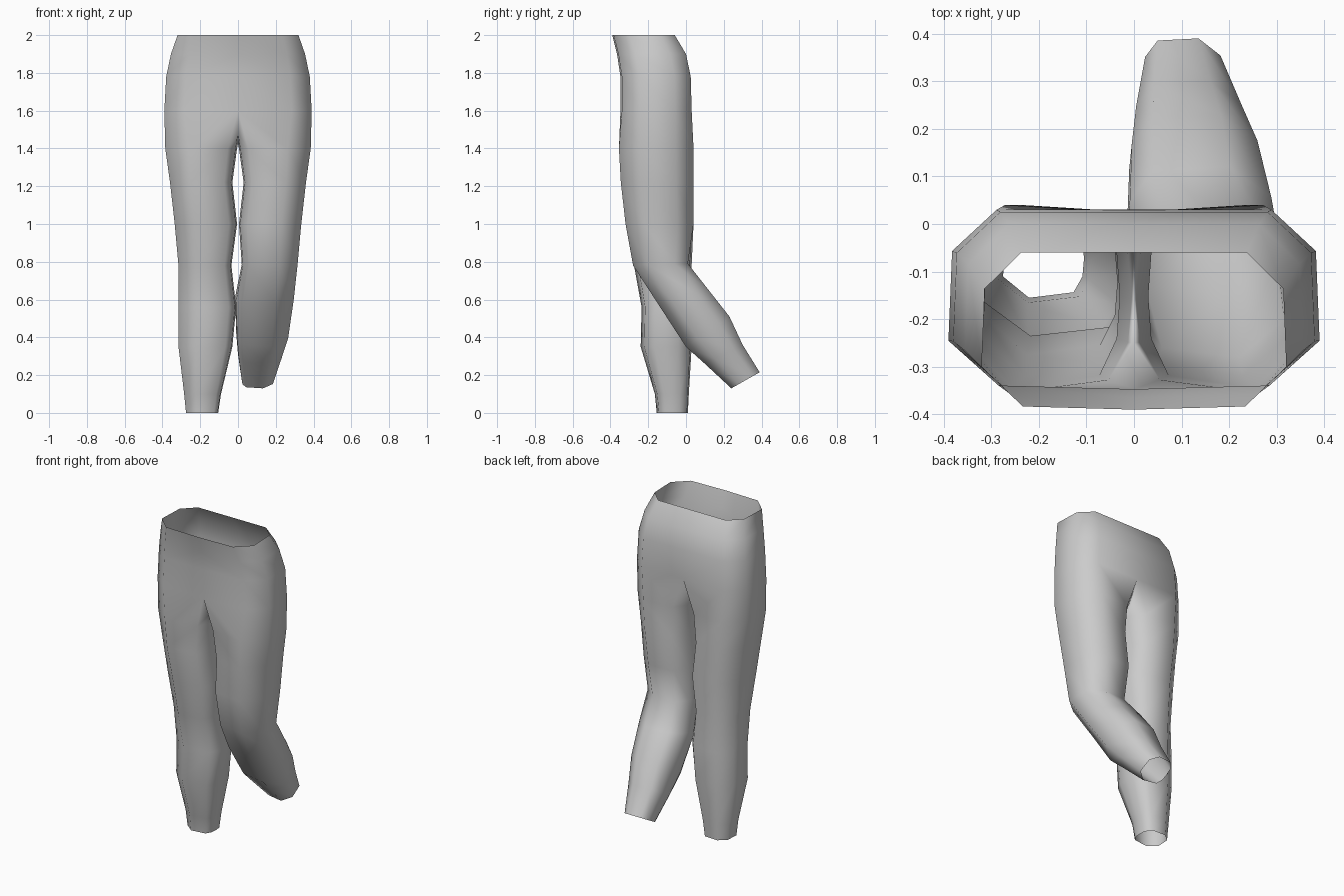
import bpy
import bmesh

cube = bpy.data.objects.get("Cube")
if cube:
    bpy.data.objects.remove(cube, do_unlink=True)

# Cross-sections as fractions of (width, depth), from front round the outside to the back
HIP = [(0, 0), (.73, .02), (1, .27), (.98, .77), (.74, 1), (0, 1)]
LEG = [(.13, .07), (.68, 0), (1, .27), (.98, .76), (.7, 1), (.18, .97),
       (.02, .74), (0, .5), (.02, .27)]

# Rings: inner x, outer x, front y, front z, back y, back z
HIPS = [
    (0, .32, -.39, 2, -.06, 2),
    (0, .355, -.365, 1.9, 0, 1.9),
    (0, .38, -.347, 1.78, .025, 1.78),
    (0, .39, -.347, 1.6, .03, 1.6),
]
THIGH = [
    (.005, .385, -.355, 1.4, .04, 1.4),
    (.03, .36, -.345, 1.22, .04, 1.22),
    (.005, .335, -.32, 1, .04, 1),
]
STRAIGHT_SHIN = [
    (.035, .315, -.275, .78, .03, .78),
    (.01, .315, -.235, .56, .03, .56),
    (.03, .315, -.24, .35, .03, .35),
    (.09, .285, -.165, .1, .015, .1),
    (.105, .275, -.155, 0, .01, 0),
]
BENT_SHIN = [
    (.02, .315, -.28, .78, .01, .79),
    (-.015, .295, -.15, .58, .12, .65),
    (-.01, .265, 0, .35, .23, .51),
    (0, .23, .1, .26, .3, .36),
    (.02, .185, .24, .13, .39, .215),
]


def ring(bm, spec, shape, side):
    x0, x1, yf, zf, yb, zb = spec
    return [bm.verts.new((side * (x0 + (x1 - x0) * u),
                          yf + (yb - yf) * v,
                          zf + (zb - zf) * v)) for u, v in shape]


def bridge(bm, a, b, closed):
    n = len(a)
    for i in range(n if closed else n - 1):
        j = (i + 1) % n
        bm.faces.new((a[i], a[j], b[j], b[i]))


def build_half(bm, side, shin):
    # Open half rings from the waist down to the top of the crotch
    rows = [ring(bm, s, HIP, side) for s in HIPS]
    for a, b in zip(rows, rows[1:]):
        bridge(bm, a, b, False)
    # Crotch seam closes the last half ring into a leg opening
    seam = [bm.verts.new((0, y, z)) for y, z in
            ((-.06, 1.49), (-.16, 1.43), (-.25, 1.48))]
    rows = [rows[-1] + seam] + [ring(bm, s, LEG, side) for s in THIGH + shin]
    for a, b in zip(rows, rows[1:]):
        bridge(bm, a, b, True)


bm = bmesh.new()
build_half(bm, 1, BENT_SHIN)
build_half(bm, -1, STRAIGHT_SHIN)
bmesh.ops.remove_doubles(bm, verts=bm.verts, dist=.0005)
bmesh.ops.recalc_face_normals(bm, faces=bm.faces)
mesh = bpy.data.meshes.new("trousers")
bm.to_mesh(mesh)
bm.free()
for p in mesh.polygons:
    p.use_smooth = True

# Plain grey cloth
cloth = bpy.data.materials.new("grey cloth")
cloth.use_nodes = True
cloth.diffuse_color = (.6, .6, .6, 1)
bsdf = cloth.node_tree.nodes["Principled BSDF"]
bsdf.inputs["Base Color"].default_value = (.6, .6, .6, 1)
mesh.materials.append(cloth)

trousers = bpy.data.objects.new("trousers", mesh)
bpy.context.collection.objects.link(trousers)
